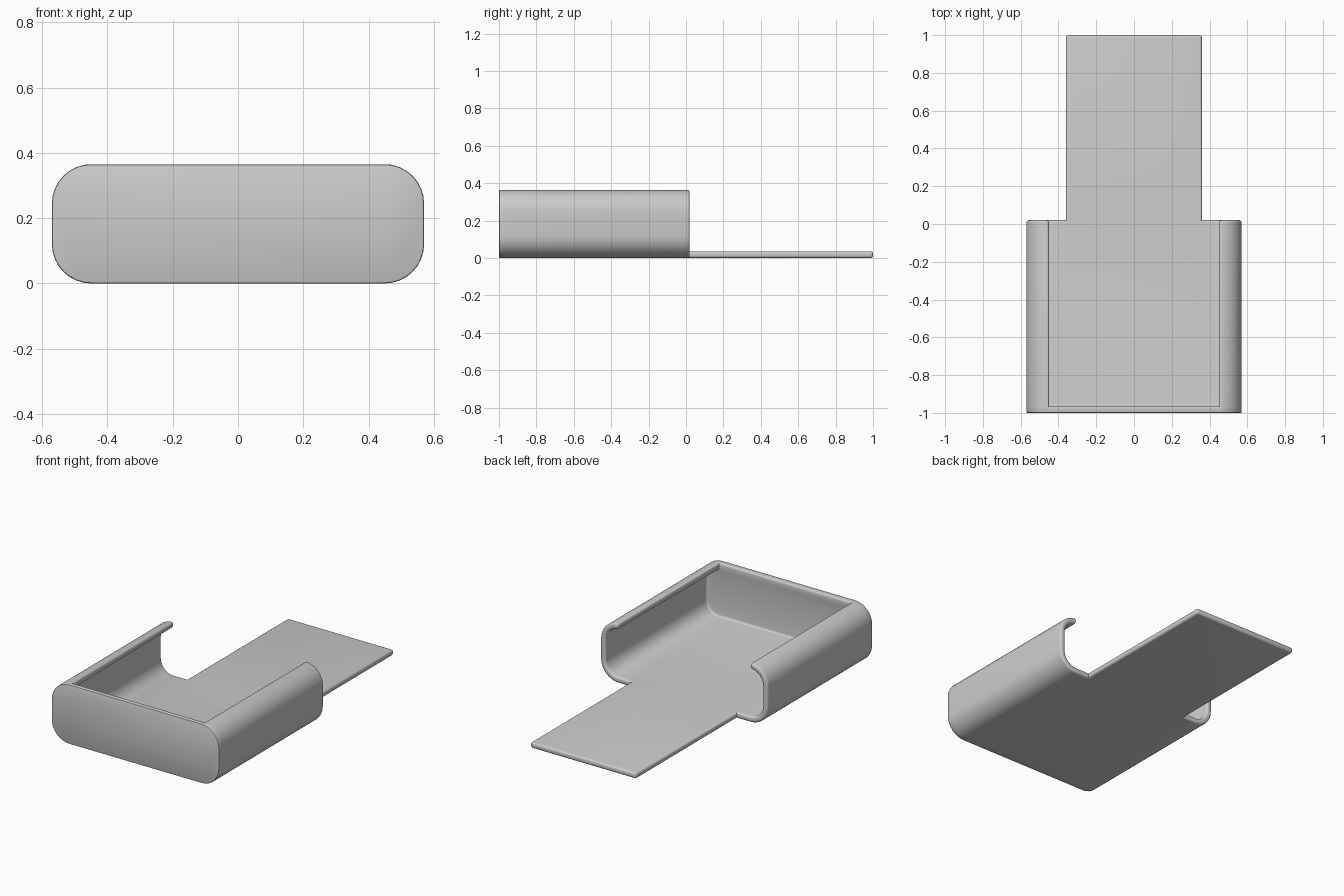
import bpy, bmesh, math

if "Cube" in bpy.data.objects:
    bpy.data.objects.remove(bpy.data.objects["Cube"])

W, H, R, T = 0.57, 0.365, 0.12, 0.036      # half width, height, corner radius, wall
FRONT, REAR, TIP, TONGUE = -1.0, 0.02, 1.0, 0.36
SEG = 8


def section(offset):
    """Open C section, from the left lip, under the floor, to the right lip."""
    r, pts = R - offset, []
    corners = [(-1, H - R, 90), (-1, R, 180), (1, R, 270), (1, H - R, 0)]
    for i, (s, cz, a0) in enumerate(corners):
        if i == 2:                          # floor split where the tongue starts
            pts += [(-TONGUE, offset), (TONGUE, offset)]
        for k in range(SEG + 1):
            a = math.radians(a0 + 90 * k / SEG)
            pts.append((s * (W - R) + r * math.cos(a), cz + r * math.sin(a)))
    return pts


bm = bmesh.new()


def ring(pts, y):
    return [bm.verts.new((x, y, z)) for x, z in pts]


outer, inner = section(0), section(T)
o0, o1, o2 = [ring(outer, y) for y in (FRONT, FRONT + T, REAR)]
i1, i2 = [ring(inner, y) for y in (FRONT + T, REAR)]

# Curved sides, floor and open rear rim
for a, b in ((o0, o1), (o1, o2), (o2, i2), (i2, i1)):
    for k in range(len(a) - 1):
        bm.faces.new((a[k], a[k + 1], b[k + 1], b[k]))
# Front wall, its top, and the lip ends
bm.faces.new(o0)
bm.faces.new(i1 + [o1[-1], o1[0]])
bm.faces.new((o0[0], o0[-1], o1[-1], o1[0]))
for k in (0, -1):
    bm.faces.new((o1[k], o2[k], i2[k], i1[k]))

# Tongue drawn out of the rear edge of the floor
root = next(f for f in bm.faces if all(
    abs(abs(v.co.x) - TONGUE) < 1e-4 and abs(v.co.y - REAR) < 1e-4 for v in f.verts))
new = bmesh.ops.extrude_face_region(bm, geom=[root])
if root.is_valid:
    bm.faces.remove(root)
for v in new["geom"]:
    if isinstance(v, bmesh.types.BMVert):
        v.co.y = TIP
bmesh.ops.recalc_face_normals(bm, faces=bm.faces[:])


def round_edges(edges, offset, segments):
    bmesh.ops.bevel(bm, geom=edges, offset=offset, segments=segments, profile=0.5,
                    affect='EDGES', clamp_overlap=True)


# Rounded rims and inner fillet, leaving the upright inside corners sharp
rims = []
for e in bm.edges:
    if len(e.link_faces) != 2 or e.calc_face_angle(0) < 1.0:
        continue
    a, b = (v.co for v in e.verts)
    at_front = max(a.y, b.y) < FRONT + 1e-4
    notch = not e.is_convex and abs(a.y - REAR) < 1e-4
    lip_joint = (abs(a.y - FRONT - T) < 1e-4 and abs(b.y - FRONT - T) < 1e-4
                 and abs(a.x - b.x) < 1e-4 and min(a.z, b.z) > H - T - 1e-3)
    if not (at_front or notch or lip_joint):
        rims.append(e)
round_edges(rims, 0.013, 4)

# Fine rounding round the front face
round_edges([e for e in bm.edges if len(e.link_faces) == 2
             and all(v.co.y < FRONT + 1e-4 for v in e.verts)], 0.006, 2)

mesh = bpy.data.meshes.new("tray_with_tongue")
bm.to_mesh(mesh)
bm.free()
tray = bpy.data.objects.new("tray_with_tongue", mesh)
bpy.context.collection.objects.link(tray)

grey = bpy.data.materials.new("plain grey")
grey.diffuse_color = (0.6, 0.6, 0.6, 1)
grey.use_nodes = True
grey.node_tree.nodes["Principled BSDF"].inputs["Base Color"].default_value = grey.diffuse_color
mesh.materials.append(grey)

bpy.context.view_layer.objects.active = tray
tray.select_set(True)
bpy.ops.object.shade_smooth_by_angle(angle=math.radians(35))
